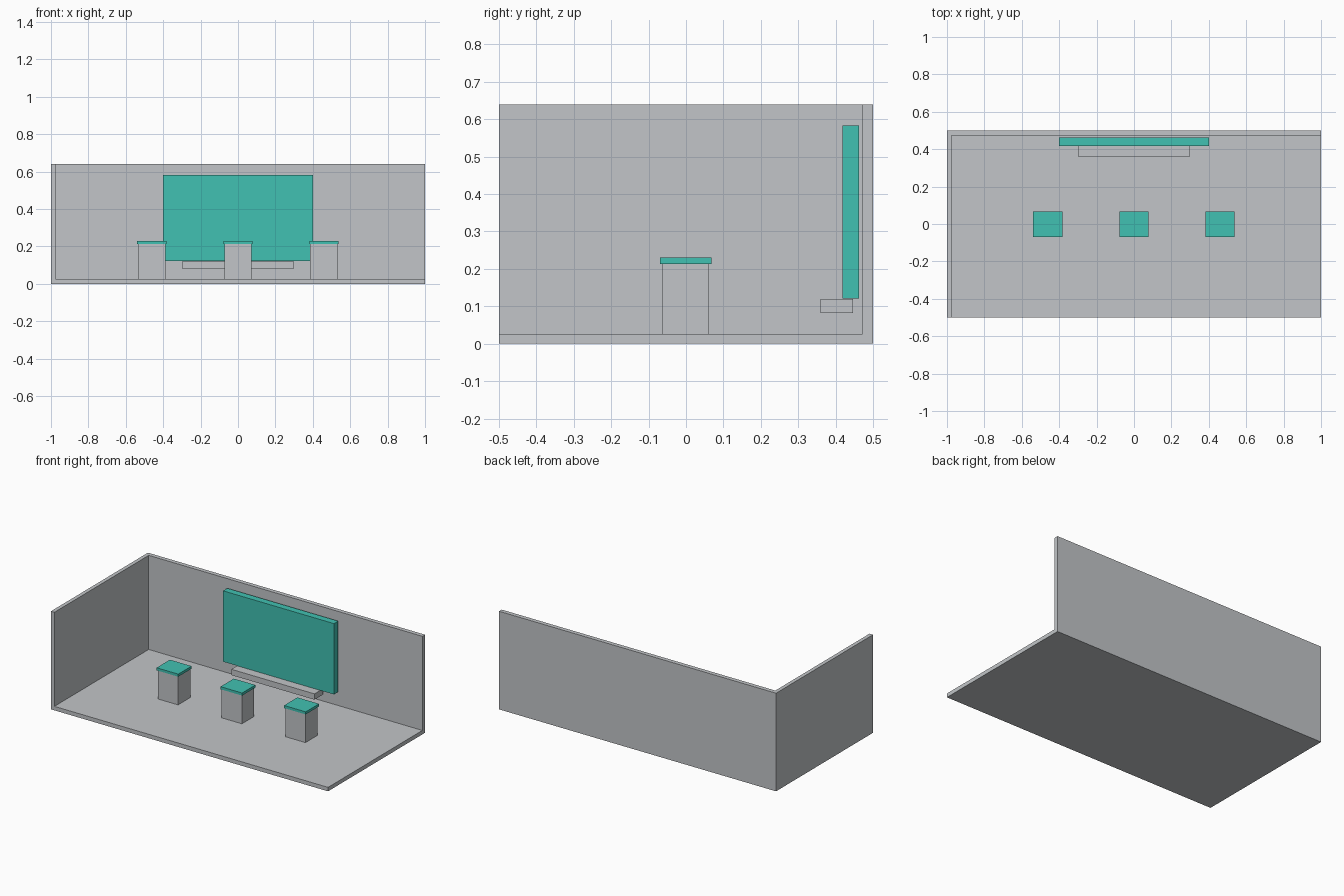
import bpy

if "Cube" in bpy.data.objects:
    bpy.data.objects.remove(bpy.data.objects["Cube"])


def material(name, rgb):
    m = bpy.data.materials.new(name)
    m.diffuse_color = (*rgb, 1.0)
    m.use_nodes = True
    m.node_tree.nodes["Principled BSDF"].inputs["Base Color"].default_value = m.diffuse_color
    return m


GREY = material("light_grey", (0.54, 0.56, 0.58))
TEAL = material("teal", (0.053, 0.533, 0.445))


def box(name, lo, hi, mat):
    """Box spanning two opposite corners."""
    mid = [(a + b) / 2 for a, b in zip(lo, hi)]
    bpy.ops.mesh.primitive_cube_add(size=1, location=mid)
    ob = bpy.context.object
    ob.name = name
    ob.scale = [b - a for a, b in zip(lo, hi)]
    bpy.ops.object.transform_apply(location=False, rotation=False, scale=True)
    ob.data.materials.append(mat)
    return ob


# Room shell: floor, back wall and left wall
FLOOR = 0.026
HEIGHT = 0.64
box("floor", (-1, -0.5, 0), (1, 0.5, FLOOR), GREY)
box("back_wall", (-1, 0.472, FLOOR), (1, 0.5, HEIGHT), GREY)
box("left_wall", (-1, -0.5, FLOOR), (-0.975, 0.472, HEIGHT), GREY)

# Wall screen with the shelf under it
box("screen", (-0.4, 0.418, 0.121), (0.4, 0.462, 0.583), TEAL)
box("shelf", (-0.3, 0.36, 0.082), (0.3, 0.447, 0.12), GREY)

# Row of three pedestals with overhanging caps
for i, x in enumerate((-0.461, 0, 0.459)):
    box(f"pedestal_{i + 1}", (x - 0.073, -0.064, FLOOR), (x + 0.073, 0.062, 0.213), GREY)
    box(f"pedestal_cap_{i + 1}", (x - 0.078, -0.069, 0.213), (x + 0.078, 0.068, 0.23), TEAL)
